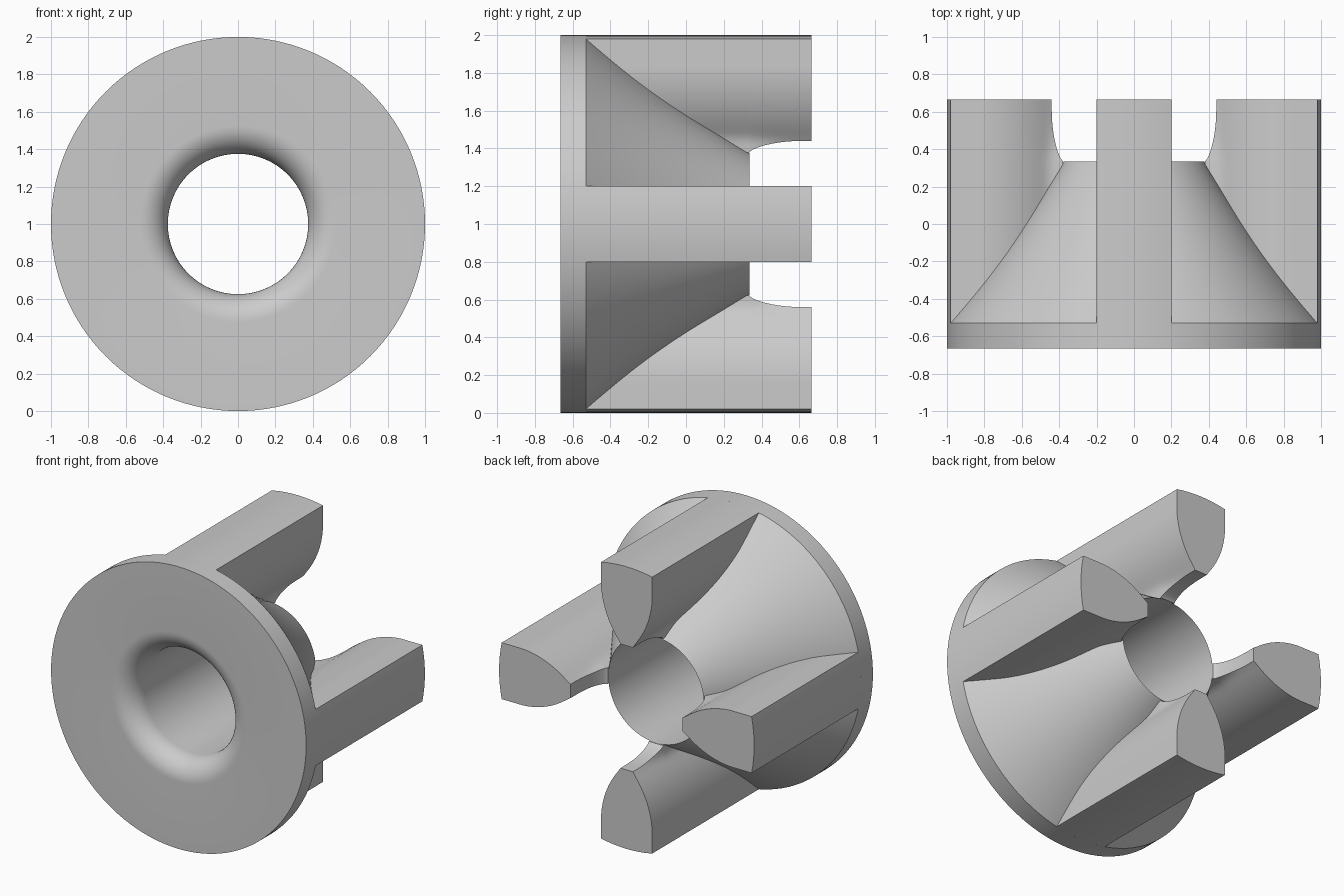
import bpy, bmesh, math
from mathutils import Matrix, Vector

cube = bpy.data.objects.get("Cube")
if cube:
    bpy.data.objects.remove(cube, do_unlink=True)

FRONT, SHOULDER, HUB_END, BACK = -0.665, -0.53, 0.335, 0.665
BORE, MOUTH, FLARE, SWEEP = 0.375, 0.15, 1.18, 0.28

grey = bpy.data.materials.new("plain_grey")
grey.use_nodes = True
grey.diffuse_color = (0.6, 0.6, 0.6, 1)
grey.node_tree.nodes["Principled BSDF"].inputs["Base Color"].default_value = (0.6, 0.6, 0.6, 1)


def finish(name, bm):
    bmesh.ops.recalc_face_normals(bm, faces=bm.faces)
    mesh = bpy.data.meshes.new(name)
    bm.to_mesh(mesh)
    bm.free()
    mesh.materials.append(grey)
    obj = bpy.data.objects.new(name, mesh)
    obj.location.z = 1.0
    bpy.context.collection.objects.link(obj)
    bpy.ops.object.select_all(action='DESELECT')
    obj.select_set(True)
    bpy.context.view_layer.objects.active = obj
    bpy.ops.object.shade_smooth_by_angle(angle=math.radians(30))


def skin(bm, rings, wrap):
    """Bridge equal closed rings of vertices with quads."""
    count = len(rings[0])
    for k in range(len(rings) if wrap else len(rings) - 1):
        a, b = rings[k], rings[(k + 1) % len(rings)]
        for i in range(count):
            j = (i + 1) % count
            bm.faces.new((a[i], a[j], b[j], b[i]))


# Hub: flange, slightly flared cone and bore with a rounded front mouth, turned about y
profile = [(1.0, FRONT), (1.0, SHOULDER)]
for k in range(1, 17):
    t = k / 16
    profile.append((1 - (1 - BORE) * (FLARE * t - (FLARE - 1) * t * t),
                    SHOULDER + (HUB_END - SHOULDER) * t))
for k in range(13):
    a = math.pi / 2 * k / 12
    profile.append((BORE + MOUTH * (1 - math.cos(a)), FRONT + MOUTH * (1 - math.sin(a))))

SEGMENTS = 128
bm = bmesh.new()
rings = []
for s in range(SEGMENTS):
    a = math.tau * s / SEGMENTS
    rings.append([bm.verts.new((r * math.cos(a), y, r * math.sin(a))) for r, y in profile])
skin(bm, rings, True)
finish("flanged_hub", bm)


# Prongs: straight outer flanks that arch in to a narrow tip
def half_width(r, tip):
    d = max(0.0, 0.85 - r)
    arc = 0.2 - 0.6 + math.sqrt(max(0.0, 0.36 - d * d))
    # Soft blend from the arched flank into the tip
    blend = (arc + tip + math.sqrt((arc - tip) ** 2 + 0.0006)) / 2
    return min(0.2, blend)


def section(y):
    # The tip sweeps down to the bore and widens a little where it meets the hub
    u = min(1.0, max(0.0, (y - HUB_END) / SWEEP))
    inner = BORE + 0.004 + 0.061 * (1 - (1 - u) ** 2) ** 0.7
    tip = 0.035 + 0.02 * (1 - u) ** 2
    outer = math.sqrt(1 - 0.2 ** 2)
    side = []
    for k in range(25):
        r = inner + (outer - inner) * k / 24
        side.append((half_width(r, tip), r))
    crown = [(0.2 * (1 - k / 4), math.sqrt(1 - (0.2 * (1 - k / 4)) ** 2)) for k in range(1, 8)]
    points = side + crown + [(-x, r) for x, r in reversed(side)]
    return [Vector((x, y, r)) for x, r in points]


stations = [SHOULDER] + [HUB_END + SWEEP * (k / 12) ** 1.5 for k in range(13)] + [BACK]
for index, name in enumerate(("top", "left", "bottom", "right")):
    turn = Matrix.Rotation(math.pi / 2 * index, 4, 'Y')
    bm = bmesh.new()
    rings = [[bm.verts.new(turn @ p) for p in section(y)] for y in stations]
    skin(bm, rings, False)
    bm.faces.new(rings[0])
    bm.faces.new(rings[-1])
    finish(name + "_prong", bm)
